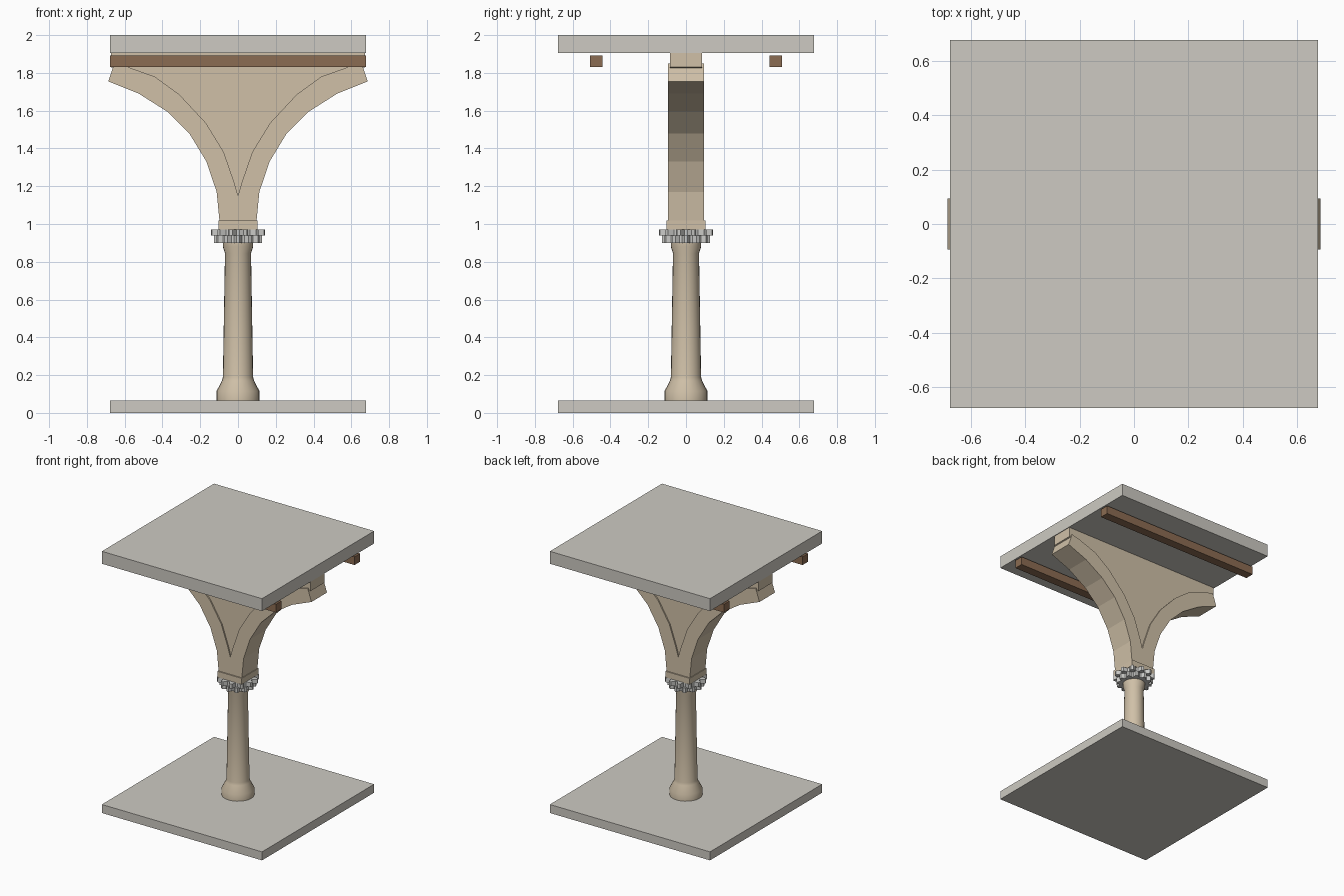
import bpy, bmesh, math

cube = bpy.data.objects.get("Cube")
if cube:
    bpy.data.objects.remove(cube, do_unlink=True)


def material(name, rgb):
    mat = bpy.data.materials.new(name)
    mat.use_nodes = True
    mat.diffuse_color = (*rgb, 1)
    mat.node_tree.nodes["Principled BSDF"].inputs["Base Color"].default_value = (*rgb, 1)
    return mat


stone = material("pale grey stone", (0.61, 0.59, 0.54))
sandstone = material("tan sandstone", (0.63, 0.53, 0.39))
wood = material("brown wood", (0.26, 0.15, 0.085))
metal = material("light grey metal", (0.60, 0.60, 0.58))


def finish(name, bm, mat):
    bmesh.ops.recalc_face_normals(bm, faces=bm.faces)
    mesh = bpy.data.meshes.new(name)
    bm.to_mesh(mesh)
    bm.free()
    mesh.materials.append(mat)
    obj = bpy.data.objects.new(name, mesh)
    bpy.context.collection.objects.link(obj)
    return obj


def box(name, mat, half_x, half_y, z0, z1, y=0):
    bm = bmesh.new()
    bmesh.ops.create_cube(bm, size=1)
    for v in bm.verts:
        v.co = (v.co.x * 2 * half_x, y + v.co.y * 2 * half_y,
                z0 + (v.co.z + 0.5) * (z1 - z0))
    return finish(name, bm, mat)


def prism(name, mat, points, offset):
    """Extrude a flat outline along the offset vector."""
    bm = bmesh.new()
    face = bm.faces.new([bm.verts.new(p) for p in points])
    result = bmesh.ops.extrude_face_region(bm, geom=[face], use_keep_orig=True)
    moved = [g for g in result["geom"] if isinstance(g, bmesh.types.BMVert)]
    bmesh.ops.translate(bm, verts=moved, vec=offset)
    return finish(name, bm, mat)


def toothed_ring(name, outer, inner, z0, z1, teeth=12, turn=0.0):
    points = []
    for i in range(teeth * 4):
        angle = turn + math.tau * (i - 0.5) / (teeth * 4)
        r = outer if i % 4 < 2 else inner
        points.append((r * math.cos(angle), r * math.sin(angle), z0))
    return prism(name, metal, points, (0, 0, z1 - z0))


# Slabs and the two wooden beams
box("base_slab", stone, 0.677, 0.677, 0, 0.065)
box("top_slab", stone, 0.677, 0.677, 1.905, 2)
for label, y in (("front", -0.475), ("back", 0.475)):
    box(label + "_beam", wood, 0.677, 0.034, 1.83, 1.893, y)

# Turned column
profile = [(0, 0.06), (0.114, 0.06), (0.114, 0.115), (0.085, 0.17), (0.08, 0.19),
           (0.069, 0.845), (0.08, 0.88), (0.08, 0.91), (0, 0.91)]
bm = bmesh.new()
verts = [bm.verts.new((r, 0, z)) for r, z in profile]
edges = [bm.edges.new(pair) for pair in zip(verts, verts[1:])]
bmesh.ops.spin(bm, geom=verts + edges, cent=(0, 0, 0), axis=(0, 0, 1),
               angle=math.tau, steps=24)
bmesh.ops.remove_doubles(bm, verts=bm.verts, dist=0.0005)
column = finish("column", bm, sandstone)
bpy.ops.object.select_all(action="DESELECT")
column.select_set(True)
bpy.context.view_layer.objects.active = column
bpy.ops.object.shade_smooth_by_angle(angle=math.radians(35))

# Metal collar and the block above it
toothed_ring("lower_collar", 0.127, 0.105, 0.90, 0.938)
toothed_ring("upper_collar", 0.146, 0.115, 0.938, 0.972, turn=math.tau / 24)
box("bracket_foot", sandstone, 0.103, 0.103, 0.972, 1.018)

# Pair of curved arms
outer = [(0.098, 1.015), (0.113, 1.17), (0.167, 1.33), (0.258, 1.48),
         (0.375, 1.595), (0.525, 1.69), (0.687, 1.755)]
inner = [(0.655, 1.85), (0.58, 1.83), (0.44, 1.78), (0.31, 1.685),
         (0.17, 1.535), (0.075, 1.38), (0.02, 1.22)]
half = outer + inner
outline = half + [(0, 1.15)] + [(-x, z) for x, z in reversed(half)]
prism("curved_arms", sandstone, [(x, -0.094, z) for x, z in outline], (0, 0.188, 0))

# Recessed infill between the arms, reaching the top slab
half = [(0.11, 1.42), (0.35, 1.67), (0.62, 1.81), (0.672, 1.83), (0.672, 1.905)]
outline = [(0, 1.1)] + half + [(-x, z) for x, z in reversed(half)]
prism("infill_panel", sandstone, [(x, -0.084, z) for x, z in outline], (0, 0.168, 0))
